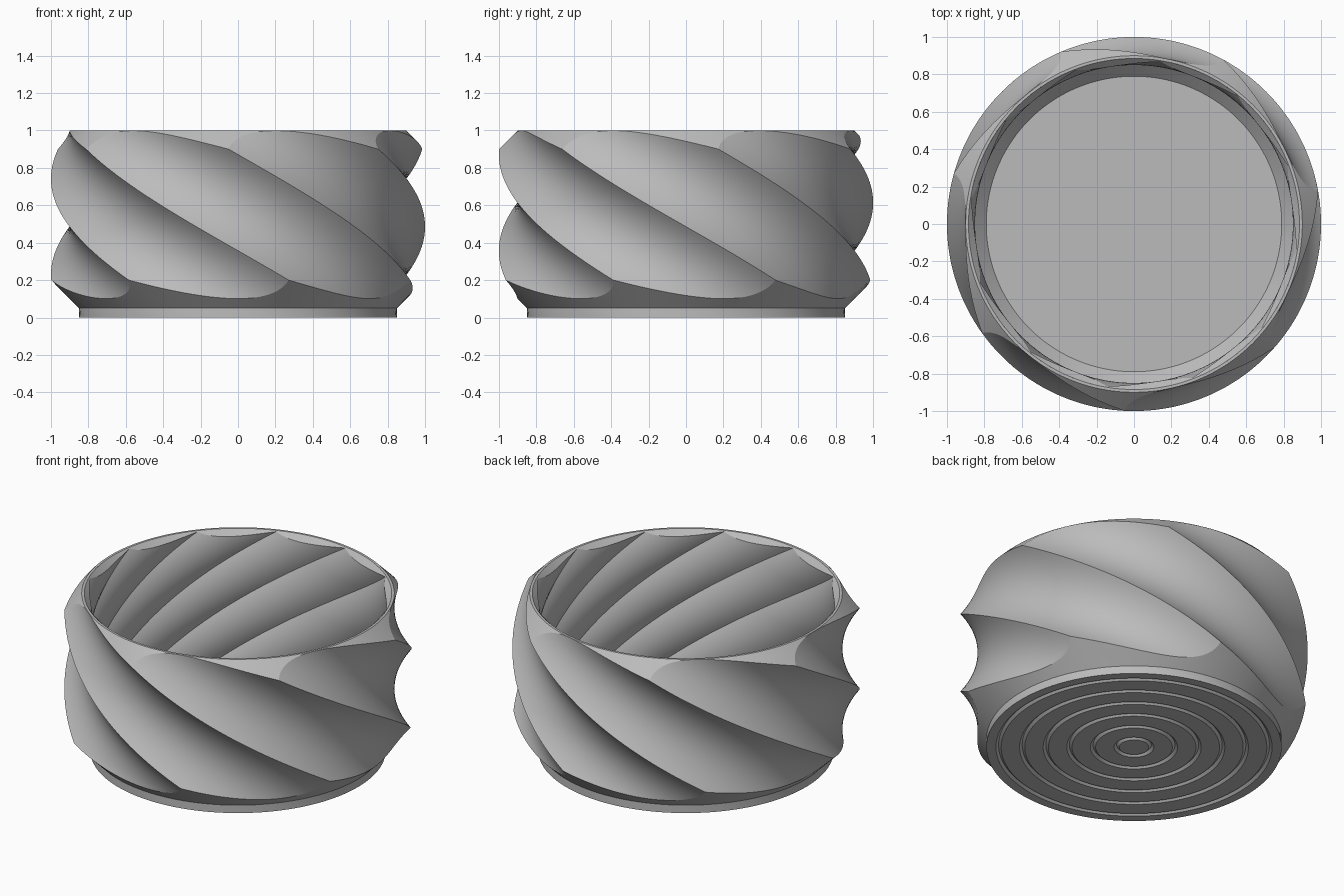
import bpy
import bmesh
from math import cos, sin, pi, radians

COLUMNS = 168              # divides evenly by both side counts
TWIST = radians(100)       # turn per unit of height

cube = bpy.data.objects.get("Cube")
if cube:
    bpy.data.objects.remove(cube)

grey = bpy.data.materials.new("plain_grey")
grey.use_nodes = True
colour = (0.5, 0.5, 0.5, 1)
grey.diffuse_color = colour
grey.node_tree.nodes["Principled BSDF"].inputs["Base Color"].default_value = colour


def lerp_points(a, b, steps):
    """Points from a up to, but not including, b."""
    return [(a[0] + (b[0] - a[0]) * i / steps, a[1] + (b[1] - a[1]) * i / steps)
            for i in range(steps)]


def path(*corners, steps):
    """Profile through the corners, split into the given steps per leg."""
    points = []
    for a, b, n in zip(corners, corners[1:], steps):
        points += lerp_points(a, b, n)
    return points + [corners[-1]]


def polygon_radius(angle, sides, radius):
    half = pi / sides
    return radius * cos(half) / cos(angle % (2 * half) - half)


def twisted_lathe(name, profile, sides=1, radius=1, phase=0, twist=0):
    """Turn a profile, which depends on the polygon radius, into a twisted shell."""
    bm = bmesh.new()
    columns = []
    for c in range(COLUMNS):
        angle = 2 * pi * c / COLUMNS
        g = polygon_radius(angle, sides, radius) if sides > 2 else radius
        column = []
        for r, z in profile(g):
            a = angle + phase + twist * (1 - z)
            column.append(bm.verts.new((r * cos(a), r * sin(a), z)))
        columns.append(column)
    for c in range(COLUMNS):
        left, right = columns[c], columns[(c + 1) % COLUMNS]
        for i in range(len(left) - 1):
            bm.faces.new((left[i], right[i], right[i + 1], left[i + 1]))
    bmesh.ops.remove_doubles(bm, verts=bm.verts, dist=1e-5)
    mesh = bpy.data.meshes.new(name)
    bm.to_mesh(mesh)
    bm.free()
    mesh.materials.append(grey)
    obj = bpy.data.objects.new(name, mesh)
    bpy.context.collection.objects.link(obj)
    bpy.ops.object.select_all(action='DESELECT')
    obj.select_set(True)
    bpy.context.view_layer.objects.active = obj
    bpy.ops.object.shade_smooth_by_angle(angle=radians(18))
    return obj


# Outside: foot band, lower chamfer, seven twisted sides, upper chamfer, rim
def outer_profile(g):
    return path((0.85, 0), (0.85, 0.05), (g, g - 0.8), (g, 1.9 - g), (0.9, 1), (0.885, 1),
                steps=(1, 4, 48, 4, 1))


# Inside: rim flare, twelve twisted sides, lower chamfer, floor
def inner_profile(g):
    return path((0.885, 1), (g, 0.115 + g), (g, g - 0.74), (0.79, 0.05), (0, 0.05),
                steps=(2, 48, 4, 1))


# Underside with concentric V grooves
def base_profile(_):
    points = [(0, 0)]
    for i in range(6):
        r = 0.1 + 0.136 * i
        points += [(r - 0.015, 0), (r, 0.015), (r + 0.015, 0)]
    return points + [(0.85, 0)]


twisted_lathe("outer_wall", outer_profile, 7, 1.0, 0, TWIST)
twisted_lathe("inner_wall", inner_profile, 12, 0.88, radians(20), TWIST)
base = twisted_lathe("grooved_base", base_profile)
base.data.flip_normals()
